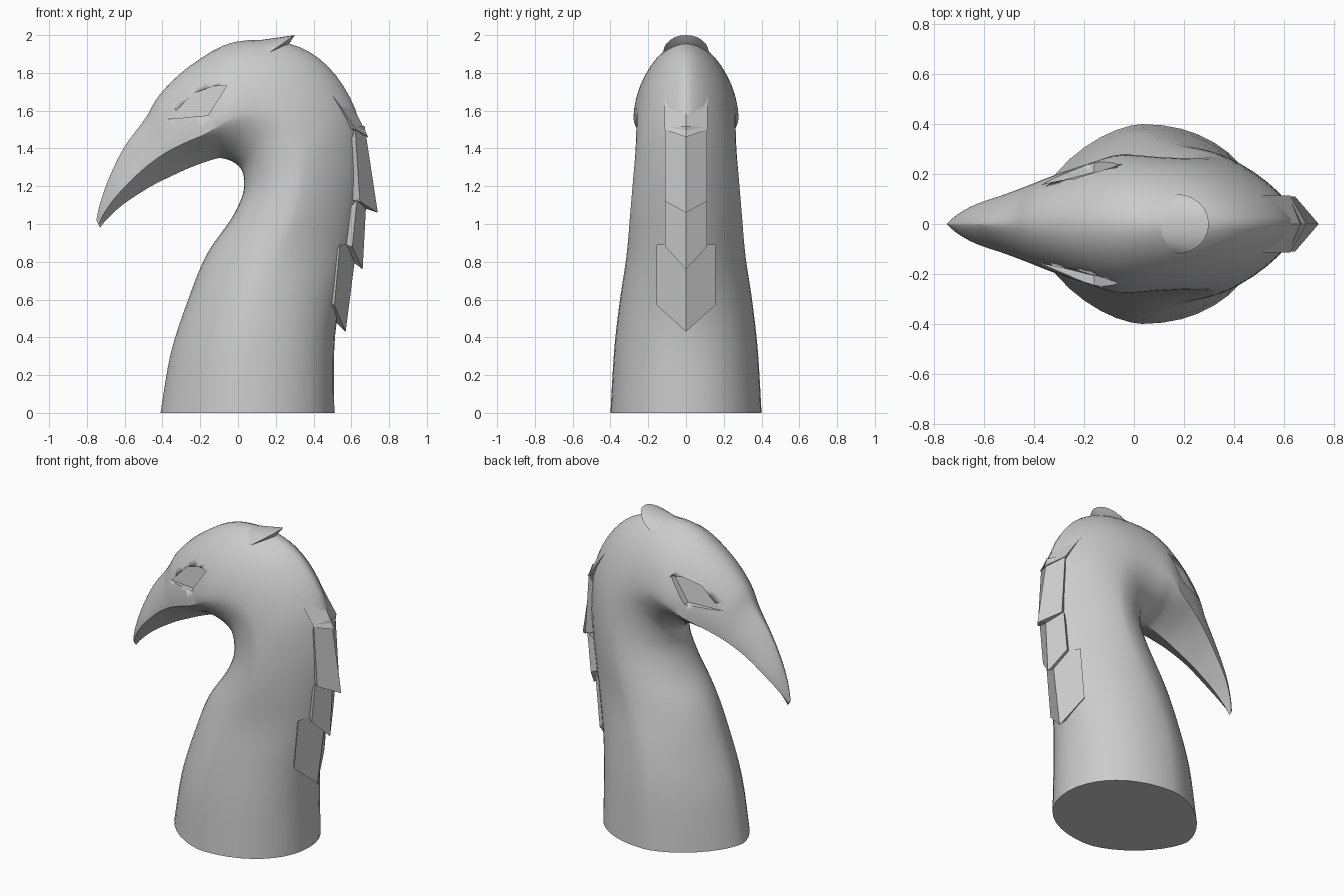
import bpy, bmesh, math

if "Cube" in bpy.data.objects:
    bpy.data.objects.remove(bpy.data.objects["Cube"])

# Stations: back x,z / throat x,z / half width / widest position / throat-side and back-side exponents
STATIONS = [
    (.51, .00, -.41, .00, .40, .48, 1.62, 2.1),
    (.51, .35, -.355, .32, .38, .46, 1.62, 2.1),
    (.54, .58, -.26, .61, .35, .45, 1.7, 1.9),
    (.60, .82, -.165, .84, .315, .46, 1.85, 1.6),
    (.645, 1.1, -.04, 1.02, .295, .47, 2.0, 1.45),
    (.665, 1.35, .02, 1.14, .28, .46, 2.0, 1.4),
    (.62, 1.61, .033, 1.22, .267, .45, 2.0, 1.5),
    (.475, 1.835, .02, 1.285, .263, .45, 1.9, 1.55),
    (.27, 1.955, -.02, 1.325, .268, .41, 1.8, 1.65),
    (-.02, 1.963, -.07, 1.345, .278, .34, 1.5, 1.75),
    (-.25, 1.84, -.12, 1.345, .25, .28, 1.2, 1.85),
    (-.41, 1.69, -.25, 1.30, .20, .31, 1.0, 1.8),
    (-.49, 1.56, -.36, 1.25, .16, .36, 1.0, 1.6),
    (-.60, 1.41, -.46, 1.20, .12, .38, 1.0, 1.4),
    (-.68, 1.25, -.60, 1.11, .08, .38, 1.0, 1.4),
    (-.73, 1.11, -.69, 1.03, .038, .4, 1.0, 1.4),
    (-.75, 1.02, -.73, .98, .008, .4, 1.0, 1.4),
]
SIDES, STEPS = 40, 4


def make_object(name, verts, faces, angle=32):
    mesh = bpy.data.meshes.new(name)
    mesh.from_pydata(verts, [], faces)
    bm = bmesh.new()
    bm.from_mesh(mesh)
    bmesh.ops.recalc_face_normals(bm, faces=bm.faces)
    bm.to_mesh(mesh)
    bm.free()
    ob = bpy.data.objects.new(name, mesh)
    bpy.context.collection.objects.link(ob)
    bpy.context.view_layer.objects.active = ob
    bpy.ops.object.select_all(action='DESELECT')
    ob.select_set(True)
    bpy.ops.object.shade_smooth_by_angle(angle=math.radians(angle))
    return ob


def spline(a, b, c, d, t):
    return [.5 * (2*q + (r-p)*t + (2*p-5*q+4*r-s)*t*t + (3*q-p-3*r+s)*t**3)
            for p, q, r, s in zip(a, b, c, d)]


def section(ox, oz, ix, iz, w, k, low, up):
    ring = []
    for i in range(SIDES):
        a = 2 * math.pi * i / SIDES
        c, s = math.cos(a), math.sin(a)
        e = 2 / (up if c > 0 else max(low, 1))
        f = k + (1-k) * abs(c)**e if c > 0 else k - k * abs(c)**e
        y = math.copysign(w * abs(s)**e, s)
        ring.append((ix + (ox-ix)*f, y, iz + (oz-iz)*f))
    return ring


# Neck, head and hooked beak in one loft
rings = []
n = len(STATIONS)
for j in range(n - 1):
    pts = [STATIONS[min(max(j+o, 0), n-1)] for o in (-1, 0, 1, 2)]
    rings += [section(*spline(*pts, t / STEPS)) for t in range(STEPS)]
rings.append(section(*STATIONS[-1]))
verts = [v for r in rings for v in r]
faces = [(r*SIDES+i, r*SIDES+(i+1) % SIDES, (r+1)*SIDES+(i+1) % SIDES, (r+1)*SIDES+i)
         for r in range(len(rings)-1) for i in range(SIDES)]
faces += [tuple(range(SIDES)), tuple(range(len(verts)-SIDES, len(verts)))]
body = make_object("neck_head_and_beak", verts, faces)

# Shallow slanted eye sockets
EYE = [(-.37, 1.555), (-.16, 1.575), (-.06, 1.73), (-.13, 1.73), (-.24, 1.69)]
for side, label in ((-1, "right"), (1, "left")):
    inner = [(x, side * (.232 + .25*(x+.06) - .2*max(0, z-1.62)), z) for x, z in EYE]
    outer = [(x, side * .5, z) for x, z in EYE]
    m = len(EYE)
    cutter = make_object("eye_cutter_" + label, inner + outer,
                         [tuple(range(m)), tuple(range(m, 2*m))] +
                         [(i, (i+1) % m, m+(i+1) % m, m+i) for i in range(m)])
    cutter.hide_render = True
    cutter.hide_set(True)
    mod = body.modifiers.new("eye_socket_" + label, 'BOOLEAN')
    mod.operation, mod.object, mod.solver = 'DIFFERENCE', cutter, 'EXACT'
    # keep the cut ahead of the sharp-edge shading
    body.modifiers.move(len(body.modifiers) - 1, 0)


# Pointed overlapping plates: ridge start, tip and lower side corner as (x, z)
def plate(name, top, tip, corner, w, root, sink=.05):
    (tx, tz), (px, pz), (cx, cz), (rx, rz) = top, tip, corner, root
    verts = [(tx, 0, tz), (tx-sink, -w, tz-.01), (cx, -w, cz), (px, 0, pz),
             (cx, w, cz), (tx-sink, w, tz-.01), (rx, 0, rz)]
    make_object(name, verts, [(0, 1, 2, 3), (0, 3, 4, 5), (1, 6, 2), (2, 6, 3),
                              (3, 6, 4), (4, 6, 5), (0, 6, 1), (0, 5, 6)], 25)


plate("back_plate_1", (.575, 1.69), (.69, 1.46), (.625, 1.50), .115, (.5, 1.52), .075)
plate("back_plate_2", (.67, 1.52), (.74, 1.06), (.645, 1.12), .11, (.5, 1.14))
plate("back_plate_3", (.68, 1.14), (.66, .76), (.605, .88), .11, (.45, .92))
plate("back_plate_4", (.63, .90), (.57, .43), (.51, .57), .155, (.38, .62), .09)

# Raised lip at the back of the crown
lip = [(-.08, 0, 1.945)]
arc = [math.radians(a) for a in range(-90, 91, 15)]
edge = [(.17 + .13*math.cos(a), .12*math.sin(a), 1.91 + .09*math.cos(a)) for a in arc]
lip_verts = lip + edge + [(.265, 0, 1.945)]
last = len(lip_verts) - 1
lip_faces = [(b, i, i+1) for i in range(1, last-1) for b in (0, last)]
lip_faces += [(0, 1, last), (0, last-1, last)]
make_object("crown_lip", lip_verts, lip_faces, 40)
